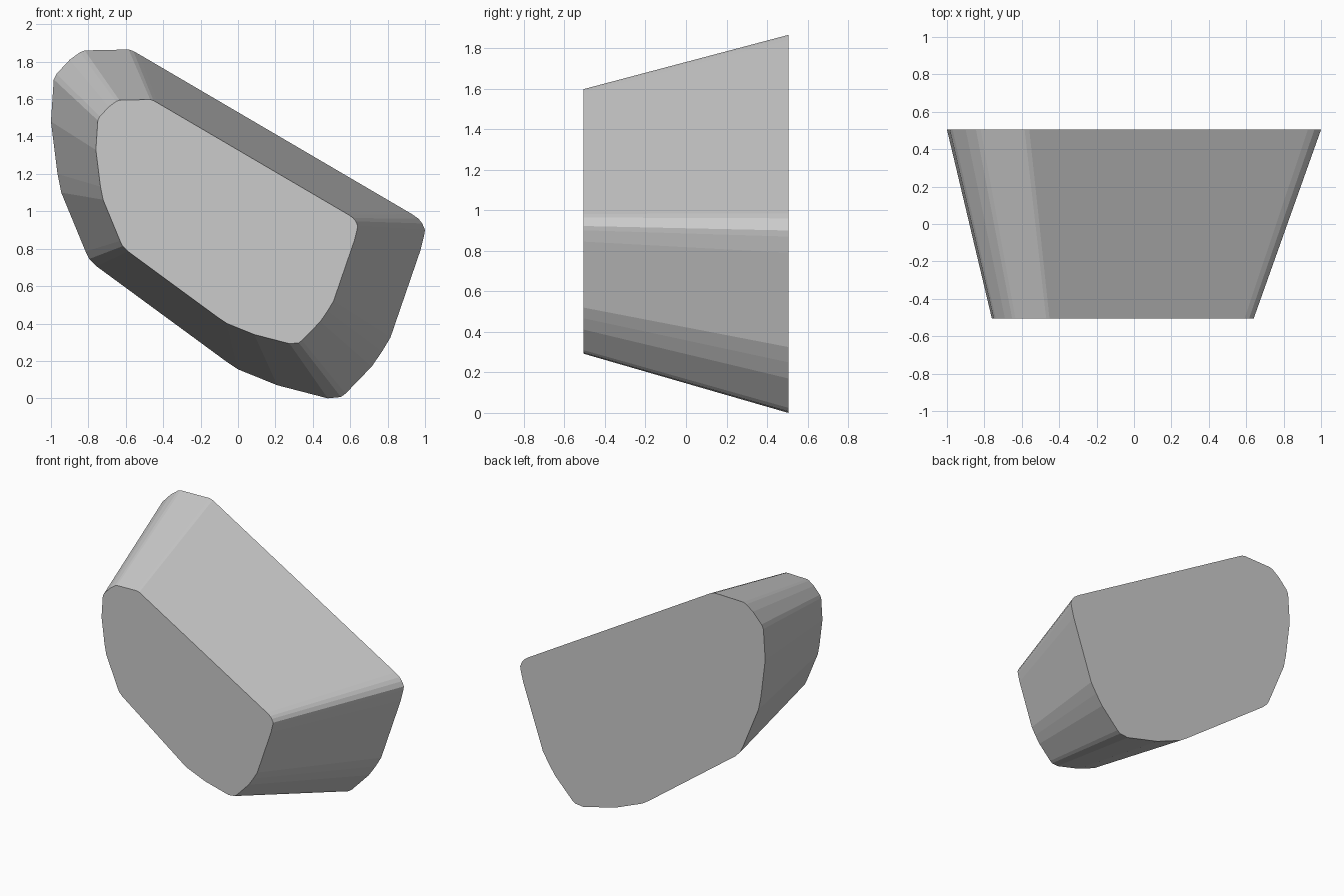
import bpy, bmesh

if "Cube" in bpy.data.objects:
    bpy.data.objects.remove(bpy.data.objects["Cube"])

# Outline of the large back face (x, z), clockwise seen from the front
OUTLINE = [
    (-0.82, 1.86), (-0.585, 1.865), (-0.56, 1.857), (-0.53, 1.84),
    (0.93, 0.985), (0.965, 0.96), (0.985, 0.935), (1.0, 0.90),
    (0.995, 0.87), (0.975, 0.79), (0.815, 0.325), (0.77, 0.25),
    (0.715, 0.17), (0.575, 0.025), (0.55, 0.007), (0.48, 0.0),
    (0.21, 0.07), (0.0, 0.155), (-0.06, 0.195), (-0.755, 0.705),
    (-0.795, 0.745), (-0.815, 0.785), (-0.945, 1.10), (-0.965, 1.20),
    (-1.0, 1.48), (-0.985, 1.705), (-0.97, 1.735), (-0.90, 1.81), (-0.845, 1.85),
]
HALF_DEPTH = 0.505
SCALE, SHIFT_X, SHIFT_Z = 0.70, -0.06, 0.292   # front face = scaled, shifted outline

stone = bpy.data.materials.new("plain grey")
stone.diffuse_color = (0.6, 0.6, 0.6, 1)
stone.use_nodes = True
stone.node_tree.nodes["Principled BSDF"].inputs["Base Color"].default_value = stone.diffuse_color

# Tapered block: back face, smaller front face and the sides between them
bm = bmesh.new()
back = [bm.verts.new((x, HALF_DEPTH, z)) for x, z in OUTLINE]
front = [bm.verts.new((x * SCALE + SHIFT_X, -HALF_DEPTH, z * SCALE + SHIFT_Z))
         for x, z in OUTLINE]
bm.faces.new(back)
bm.faces.new(front[::-1])
n = len(OUTLINE)
for i in range(n):
    j = (i + 1) % n
    bm.faces.new((back[j], back[i], front[i], front[j]))
bmesh.ops.recalc_face_normals(bm, faces=bm.faces)

mesh = bpy.data.meshes.new("tapered_block")
bm.to_mesh(mesh)
bm.free()
mesh.materials.append(stone)
block = bpy.data.objects.new("tapered_block", mesh)
bpy.context.collection.objects.link(block)
